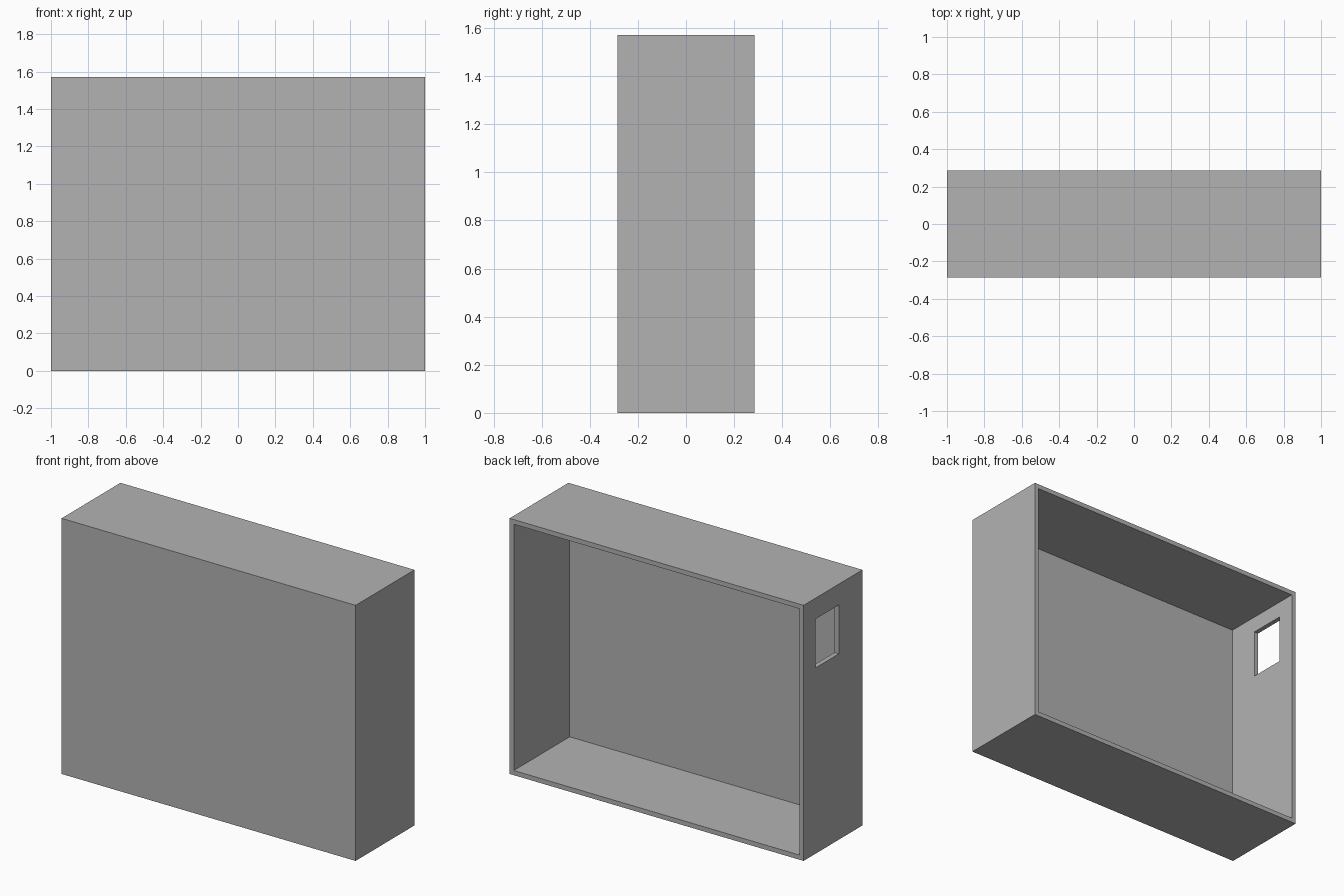
import bpy
from mathutils import Vector

if "Cube" in bpy.data.objects:
    bpy.data.objects.remove(bpy.data.objects["Cube"], do_unlink=True)

U = 1 / 35                      # one wall thickness
W, D, H = 70, 20, 55            # outer size in wall thicknesses

grey = bpy.data.materials.new("plain_grey")
grey.use_nodes = True
colour = (0.448, 0.448, 0.448, 1)
grey.diffuse_color = colour
for node in grey.node_tree.nodes:
    if node.type == "BSDF_PRINCIPLED":
        node.inputs["Base Color"].default_value = colour


def block(name, low, high):
    """Box between two opposite corners, given in wall thicknesses."""
    low, high = Vector(low) * U, Vector(high) * U
    bpy.ops.mesh.primitive_cube_add(size=1, location=(low + high) / 2)
    ob = bpy.context.object
    ob.name = name
    ob.scale = high - low
    bpy.ops.object.transform_apply(location=True, rotation=False, scale=True)
    ob.data.materials.append(grey)
    return ob


def cut(target, cutter):
    """Subtract the cutter from the target and discard it."""
    mod = target.modifiers.new("cut", "BOOLEAN")
    mod.operation = "DIFFERENCE"
    mod.solver = "EXACT"
    mod.object = cutter
    bpy.context.view_layer.objects.active = target
    bpy.ops.object.modifier_apply(modifier=mod.name)
    bpy.data.objects.remove(cutter, do_unlink=True)


# Outer case, closed at the front
case = block("case", (-W / 2, -D / 2, 0), (W / 2, D / 2, H))

# Hollow interior, open at the back
cut(case, block("hollow", (-W / 2 + 1, -D / 2 + 1, 1), (W / 2 - 1, D / 2 + 1, H - 1)))

# Rectangular port through the right wall
cut(case, block("port", (-W / 2 - 1, -2, 40), (-W / 2 + 2, 6, 50.5)))
